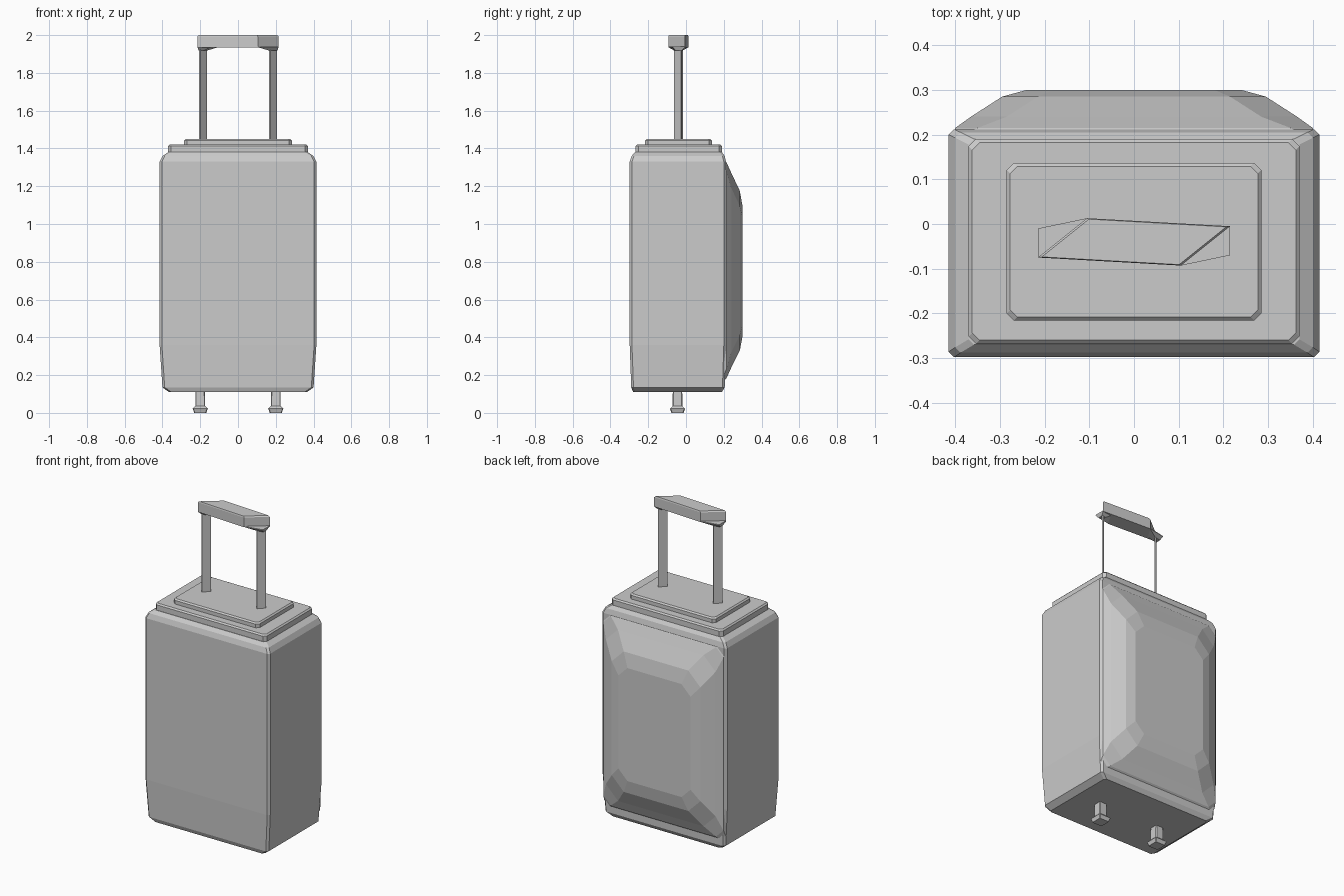
import bpy
import bmesh
from mathutils import Vector

cube = bpy.data.objects.get("Cube")
if cube:
    bpy.data.objects.remove(cube, do_unlink=True)

grey = bpy.data.materials.new("light_grey")
grey.use_nodes = True
grey.diffuse_color = (0.6, 0.6, 0.6, 1)
grey.node_tree.nodes["Principled BSDF"].inputs["Base Color"].default_value = (0.6, 0.6, 0.6, 1)


def loft(name, rings):
    """Skin a stack of equal-length point rings and cap both ends."""
    bm = bmesh.new()
    rows = [[bm.verts.new(p) for p in ring] for ring in rings]
    count = len(rows[0])
    for low, high in zip(rows, rows[1:]):
        for i in range(count):
            j = (i + 1) % count
            bm.faces.new((low[i], low[j], high[j], high[i]))
    bm.faces.new(rows[0])
    bm.faces.new(rows[-1])
    bmesh.ops.recalc_face_normals(bm, faces=bm.faces)
    mesh = bpy.data.meshes.new(name)
    bm.to_mesh(mesh)
    bm.free()
    mesh.materials.append(grey)
    obj = bpy.data.objects.new(name, mesh)
    bpy.context.collection.objects.link(obj)
    return obj


def cut_rect(hx, b0, b1, cx, cb):
    """Rectangle with cut corners: cx along x, cb along the other axis."""
    return [(-hx + cx, b0), (hx - cx, b0), (hx, b0 + cb), (hx, b1 - cb),
            (hx - cx, b1), (-hx + cx, b1), (-hx, b1 - cb), (-hx, b0 + cb)]


def at_z(points, z):
    return [Vector((x, y, z)) for x, y in points]


def at_y(points, y):
    return [Vector((x, y, z)) for x, z in points]


def scaled(points, k):
    cx = sum(p[0] for p in points) / len(points)
    cy = sum(p[1] for p in points) / len(points)
    return [(cx + (x - cx) * k, cy + (y - cy) * k) for x, y in points]


# Main case: nearly straight sides, tucked base, sloped shoulders
body = [(0.11, 0.365, -0.28, 0.19), (0.135, 0.40, -0.29, 0.205),
        (0.36, 0.415, -0.298, 0.212), (1.33, 0.415, -0.298, 0.212),
        (1.36, 0.40, -0.288, 0.205), (1.38, 0.37, -0.27, 0.19)]
loft("case_body", [at_z(cut_rect(hx, y0, y1, 0.012, 0.012), z)
                   for z, hx, y0, y1 in body])


# Stepped lid plates
def lid(name, hx, y0, y1, z0, z1):
    e = 0.008
    loft(name, [at_z(cut_rect(hx, y0, y1, 0.016, 0.016), z0),
                at_z(cut_rect(hx, y0, y1, 0.016, 0.016), z1 - e),
                at_z(cut_rect(hx - e, y0 + e, y1 - e, 0.016, 0.016), z1)])


lid("lower_lid", 0.37, -0.268, 0.19, 1.37, 1.42)
lid("upper_lid", 0.285, -0.216, 0.137, 1.41, 1.45)

# Bulging pocket on the back
pocket = [(0.20, 0.405, 0.17, 1.34, 0.03), (0.215, 0.40, 0.185, 1.325, 0.05),
          (0.24, 0.365, 0.24, 1.27, 0.08), (0.285, 0.295, 0.33, 1.175, 0.08),
          (0.30, 0.24, 0.41, 1.09, 0.06)]
loft("back_pocket", [at_y(cut_rect(hx, z0, z1, c, c), y)
                     for y, hx, z0, z1, c in pocket])

# Slanted grip
grip = [(-0.215, -0.075), (0.105, -0.093), (0.215, -0.005), (-0.105, 0.013)]
loft("handle_grip", [at_z(grip, 1.935), at_z(grip, 1.993), at_z(scaled(grip, 0.96), 2.0)])

# The two ends mirror by a half turn around the grip centre
PIVOT_Y = -0.04


def turned(points, side):
    return [(x * side, PIVOT_Y + (y - PIVOT_Y) * side) for x, y in points]


for side, label in ((-1, "left_end"), (1, "right_end")):
    # Thin diagonal post blade
    blade = [(0.164, -0.057), (0.171, -0.063), (0.206, -0.026), (0.199, -0.02)]
    loft("handle_post_" + label, [at_z(turned(blade, side), z) for z in (1.44, 1.94)])
    # Collar flaring up to the grip
    collar = [(0.215, -0.07), (0.215, -0.005), (0.15, -0.015), (0.105, -0.093)]
    neck = [(0.206, -0.055), (0.208, -0.024), (0.18, -0.025), (0.165, -0.062)]
    loft("handle_collar_" + label, [at_z(turned(neck, side), 1.918),
                                    at_z(turned(collar, side), 1.936),
                                    at_z(turned(collar, side), 1.94)])

# Feet: square stem on a flared pad
foot = [(0.0, 0.032), (0.012, 0.036), (0.022, 0.04), (0.036, 0.026), (0.115, 0.025)]
for x, label in ((-0.2, "right"), (0.2, "left")):
    rings = [at_z(cut_rect(r, -r, r, 0.004, 0.004), z) for z, r in foot]
    loft("foot_" + label, [[p + Vector((x, -0.045, 0)) for p in ring] for ring in rings])
